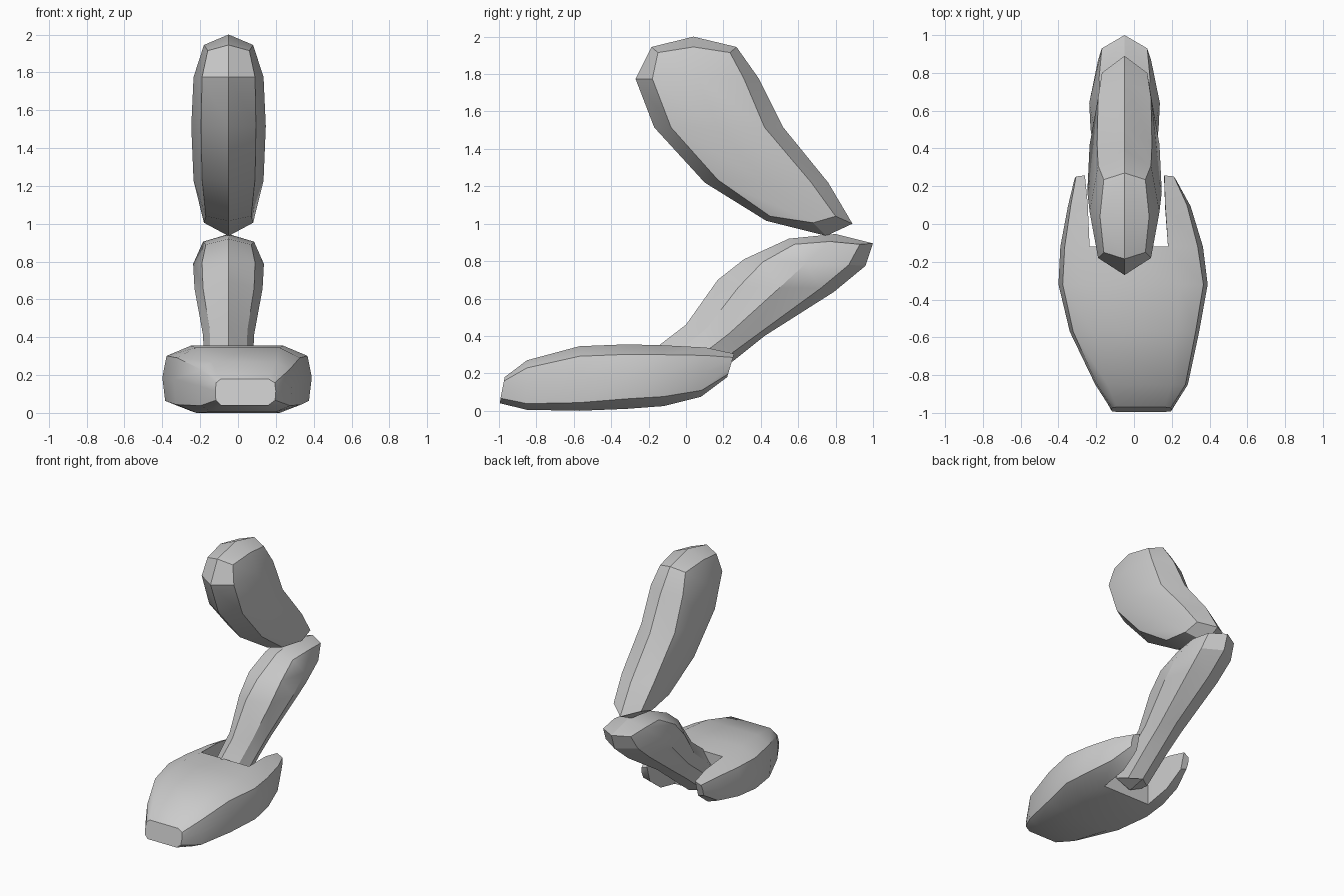
import bpy, bmesh, math

if "Cube" in bpy.data.objects:
    bpy.data.objects.remove(bpy.data.objects["Cube"])

AXIS = -0.05  # x of the limb centre plane


def finish(name, verts, faces, angle):
    mesh = bpy.data.meshes.new(name)
    mesh.from_pydata(verts, [], faces)
    bm = bmesh.new()
    bm.from_mesh(mesh)
    bmesh.ops.recalc_face_normals(bm, faces=bm.faces)
    bm.to_mesh(mesh)
    bm.free()
    obj = bpy.data.objects.new(name, mesh)
    bpy.context.collection.objects.link(obj)
    bpy.ops.object.select_all(action='DESELECT')
    obj.select_set(True)
    bpy.context.view_layer.objects.active = obj
    bpy.ops.object.shade_smooth_by_angle(angle=math.radians(angle))
    return obj


def limb(name, stations, mids, caps):
    """Loft 8-sided sections: front ridge, front edge, back edge, back ridge, edge and side half widths."""
    verts, faces = [], []
    for i, (f, fe, be, b, he, hm) in enumerate(stations):
        m = mids.get(i, ((fe[0] + be[0]) / 2, (fe[1] + be[1]) / 2))
        ring = [(0, f), (he, fe), (hm, m), (he, be), (0, b), (-he, be), (-hm, m), (-he, fe)]
        verts += [(AXIS + x, *p) for x, p in ring]
    n = len(stations)
    for i in range(n - 1):
        for k in range(8):
            j = (k + 1) % 8
            faces.append((i * 8 + k, i * 8 + j, i * 8 + 8 + j, i * 8 + 8 + k))
    # Faceted end caps: four quads around a centre point
    for base, cap in ((0, caps[0]), ((n - 1) * 8, caps[1])):
        c = len(verts)
        verts.append((AXIS, *cap))
        for k in (0, 2, 4, 6):
            a = [base + (k + d) % 8 for d in range(3)]
            if k in (0, 4):
                faces.append((a[0], a[1], a[2], c))
            else:
                faces.append((a[2], a[1], a[0], c))
    return finish(name, verts, faces, 26)


# Upper leg
limb("upper_leg", [
    ((-0.185, 1.945), (-0.15, 1.915), (0.235, 1.915), (0.27, 1.945), 0.11, 0.13),
    ((-0.27, 1.775), (-0.18, 1.775), (0.31, 1.775), (0.39, 1.775), 0.14, 0.185),
    ((-0.17, 1.515), (-0.08, 1.515), (0.42, 1.515), (0.52, 1.515), 0.145, 0.197),
    ((0.10, 1.22), (0.17, 1.235), (0.67, 1.22), (0.76, 1.22), 0.14, 0.185),
    ((0.43, 1.015), (0.45, 1.04), (0.80, 1.04), (0.89, 1.0), 0.12, 0.13),
], {0: (0.04, 1.945), 4: (0.68, 1.005)}, [(0.04, 2.0), (0.75, 0.935)])

# Lower leg, its end running down into the foot
limb("lower_leg", [
    ((0.55, 0.92), (0.58, 0.89), (0.93, 0.89), (1.0, 0.895), 0.12, 0.135),
    ((0.31, 0.81), (0.41, 0.795), (0.87, 0.78), (0.96, 0.775), 0.14, 0.187),
    ((0.17, 0.70), (0.28, 0.66), (0.72, 0.655), (0.79, 0.635), 0.135, 0.18),
    ((0.0, 0.46), (0.11, 0.44), (0.35, 0.385), (0.42, 0.40), 0.10, 0.135),
    ((-0.15, 0.345), (-0.05, 0.31), (0.2, 0.275), (0.27, 0.28), 0.095, 0.13),
    ((-0.28, 0.2), (-0.22, 0.17), (-0.02, 0.10), (0.04, 0.10), 0.09, 0.12),
], {0: (0.77, 0.905)}, [(0.80, 0.945), (-0.1, 0.07)])

# Foot: one body that splits into two heel prongs at the notch
foot_stations = [  # y, left, right, inner left, inner right, bottom, top, lean
    (-0.995, -0.12, 0.2, -0.09, 0.16, 0.05, 0.18, 0.2),
    (-0.85, -0.205, 0.285, -0.14, 0.2, 0.015, 0.27, 0),
    (-0.57, -0.34, 0.345, -0.22, 0.22, 0.01, 0.345, 0),
    (-0.32, -0.4, 0.39, -0.25, 0.24, 0.02, 0.355, 0),
    (-0.12, -0.39, 0.365, -0.235, 0.18, 0.035, 0.35, 0),
    (0.08, -0.35, 0.30, -0.245, 0.165, 0.075, 0.338, 0.1),
    (0.22, -0.315, 0.22, -0.26, 0.16, 0.18, 0.305, 0.3),
]
NOTCH = 4
verts, faces = [], []
for y, xl, xr, il, ir, zb, zt, lean in foot_stations:
    h = zt - zb
    half = [(0, zt), (0.85, zt - 0.16 * h), (1, zb + h / 2), (0.9, zb + 0.13 * h), (0, zb)]
    left = [(il + (xl - il) * t, z) for t, z in half]
    right = [(ir + (xr - ir) * t, z) for t, z in reversed(half)]
    verts += [(x, y + lean * (z - zb), z) for x, z in left + right]
for i in range(len(foot_stations) - 1):
    loops = [list(range(10))] if i < NOTCH else [list(range(5)), list(range(5, 10))]
    for loop in loops:
        for a, b in zip(loop, loop[1:] + loop[:1]):
            faces.append((i * 10 + a, i * 10 + b, i * 10 + 10 + b, i * 10 + 10 + a))
end = (len(foot_stations) - 1) * 10
faces += [tuple(range(10)), tuple(range(end, end + 5)), tuple(range(end + 5, end + 10)),
          (NOTCH * 10, NOTCH * 10 + 4, NOTCH * 10 + 5, NOTCH * 10 + 9)]
foot = finish("foot", verts, faces, 40)
for v in foot.data.vertices:  # rest the sole on the ground
    v.co.z = max(0.0, v.co.z - 0.01 if v.co.z < 0.06 else v.co.z)
